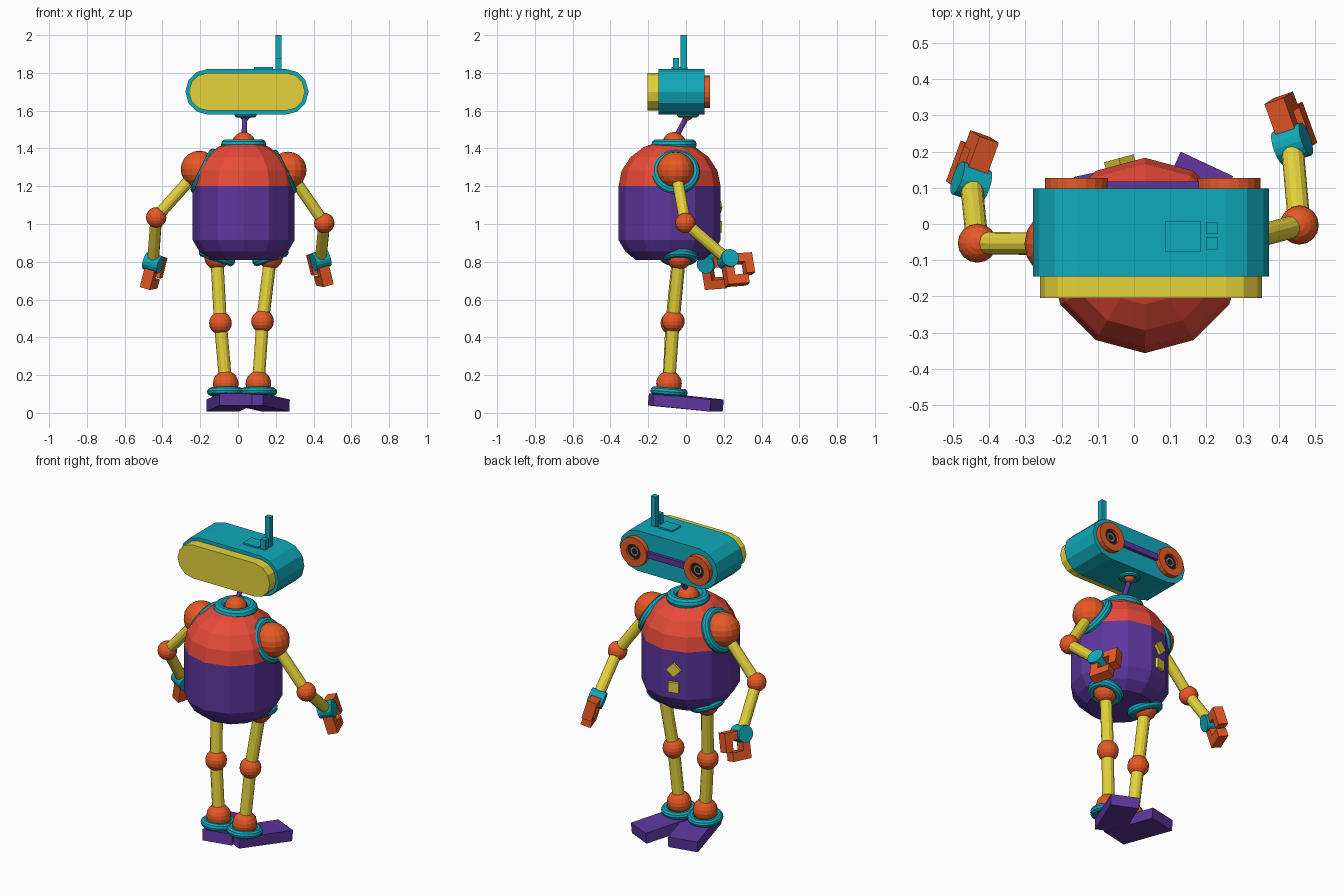
import bpy, bmesh
from math import sin, cos, pi, radians
from mathutils import Vector, Matrix

if "Cube" in bpy.data.objects:
    bpy.data.objects.remove(bpy.data.objects["Cube"])

def mat(name, rgb):
    m = bpy.data.materials.new(name)
    m.diffuse_color = (*rgb, 1)
    m.use_nodes = True
    m.node_tree.nodes["Principled BSDF"].inputs["Base Color"].default_value = m.diffuse_color
    return m

RED = mat("red", (0.8, 0.07, 0.04))
ORANGE = mat("orange", (0.8, 0.1, 0.018))
TEAL = mat("teal", (0.005, 0.4, 0.5))
YELLOW = mat("yellow", (0.78, 0.65, 0.045))
PURPLE = mat("purple", (0.11, 0.037, 0.34))
BLACK = mat("black", (0.015, 0.015, 0.02))
GREY = mat("grey", (0.25, 0.25, 0.25))

def finish(name, bm, material, matrix=Matrix()):
    bmesh.ops.recalc_face_normals(bm, faces=bm.faces)
    me = bpy.data.meshes.new(name)
    bm.to_mesh(me)
    bm.free()
    me.materials.append(material)
    ob = bpy.data.objects.new(name, me)
    ob.matrix_world = matrix
    bpy.context.collection.objects.link(ob)
    return ob

def aim(loc, axis):
    return Matrix.Translation(loc) @ Vector(axis).to_track_quat('Z', 'Y').to_matrix().to_4x4()

def ball(name, c, r, m=ORANGE):
    bm = bmesh.new()
    bmesh.ops.create_uvsphere(bm, u_segments=16, v_segments=10, radius=r)
    return finish(name, bm, m, Matrix.Translation(c))

def rod(name, p, q, r, m=YELLOW, sides=12):
    p, q = Vector(p), Vector(q)
    bm = bmesh.new()
    bmesh.ops.create_cone(bm, cap_ends=True, segments=sides, radius1=r, radius2=r, depth=(q - p).length)
    return finish(name, bm, m, aim((p + q) / 2, q - p))

def box(name, size, m, matrix):
    bm = bmesh.new()
    bmesh.ops.create_cube(bm, size=1, matrix=Matrix.Diagonal((*size, 1)))
    return finish(name, bm, m, matrix)

def lathe(name, profile, m, matrix, sides=12, closed=False):
    bm = bmesh.new()
    rings = [[bm.verts.new((r * cos(2 * pi * i / sides), r * sin(2 * pi * i / sides), z))
              for i in range(sides)] for r, z in profile]
    pairs = list(zip(rings, rings[1:]))
    if closed:
        pairs.append((rings[-1], rings[0]))
    else:
        bm.faces.new(rings[0])
        bm.faces.new(rings[-1])
    for a, b in pairs:
        for i in range(sides):
            j = (i + 1) % sides
            bm.faces.new((a[i], a[j], b[j], b[i]))
    return finish(name, bm, m, matrix)

def ring(name, c, axis, major, minor):
    prof = [(major + minor * cos(2 * pi * k / 10), minor * sin(2 * pi * k / 10)) for k in range(10)]
    return lathe(name, prof, TEAL, aim(c, axis), 24, True)

def stadium(name, cx, cz, half, r, y0, y1, m):
    # rounded slab with 12-sided end caps, extruded along y
    bm = bmesh.new()
    pts = []
    for side, start in ((1, -90), (-1, 90)):
        for k in range(7):
            a = radians(start + 30 * k)
            pts.append((cx + side * (half - r) + r * cos(a), cz + r * sin(a)))
    a = [bm.verts.new((x, y0, z)) for x, z in pts]
    b = [bm.verts.new((x, y1, z)) for x, z in pts]
    bm.faces.new(a)
    bm.faces.new(b)
    n = len(pts)
    for i in range(n):
        j = (i + 1) % n
        bm.faces.new((a[i], a[j], b[j], b[i]))
    return finish(name, bm, m)

# body
BX, BY = 0.03, -0.087
at_body = Matrix.Translation((BX, BY, 0))
lathe("belly", [(0.18, 0.81), (0.235, 0.855), (0.27, 0.915), (0.27, 1.2)], PURPLE, at_body)
dome = [(0.27 * cos(radians(a)), 1.2 + 0.24 * sin(radians(a))) for a in (0, 20, 40, 60, 75)]
lathe("chest_dome", dome, RED, at_body)

# chest badges on one back facet
ang = radians(105)
n = Vector((cos(ang), sin(ang), 0))
side = Vector((-sin(ang), cos(ang), 0))
for name, z, spin in (("square_badge", 0.985, 0), ("diamond_badge", 1.09, 45)):
    rot = Matrix((side, n, (0, 0, 1))).transposed().to_4x4()
    pos = Vector((BX, BY, z)) + n * 0.263
    box(name, (0.06, 0.03, 0.06), YELLOW,
        Matrix.Translation(pos) @ rot @ Matrix.Rotation(radians(spin), 4, 'Y'))

# neck
ring("neck_ring", (0.03, -0.063, 1.42), (0, 0, 1), 0.09, 0.03)
ball("neck_ball", (0.03, -0.063, 1.425), 0.062)
rod("neck_rod", (0.032, -0.063, 1.44), (0.036, 0.01, 1.58), 0.014, PURPLE)
ring("head_socket_ring", (0.04, 0.01, 1.58), (0, 0, 1), 0.043, 0.016)
ball("head_socket_ball", (0.038, 0.008, 1.578), 0.03)

# head
HX, HZ = 0.0475, 1.70
stadium("head", HX, HZ, 0.326, 0.121, -0.145, 0.098, TEAL)
stadium("face_panel", HX, HZ, 0.307, 0.1, -0.204, -0.14, YELLOW)
box("eye_bar", (0.27, 0.03, 0.035), PURPLE, Matrix.Translation((0.05, 0.102, HZ)))
for label, x in (("left", -0.159), ("right", 0.262)):
    m = aim((x, 0.09, HZ), (0, 1, 0))
    lathe(label + "_eye_rim", [(0.087, 0), (0.087, 0.037), (0.045, 0.037), (0.045, 0)], ORANGE, m, 20, True)
    rod(label + "_eye_lens", (x, 0.09, HZ), (x, 0.112, HZ), 0.046, BLACK, 20)
    rod(label + "_eye_iris", (x, 0.1, HZ), (x, 0.116, HZ), 0.026, GREY, 16)
    rod(label + "_eye_pupil", (x, 0.1, HZ), (x, 0.118, HZ), 0.017, BLACK, 16)
box("antenna", (0.032, 0.032, 0.2), TEAL, Matrix.Translation((0.215, -0.012, 1.9)))
box("short_antenna", (0.032, 0.032, 0.08), TEAL, Matrix.Translation((0.215, -0.054, 1.84)))
box("top_hatch", (0.1, 0.083, 0.02), TEAL, Matrix.Translation((0.135, -0.034, 1.82)))

def claw(label, s, w):
    # two L-shaped fingers closing a square around the grip
    u = Vector((-0.34 * s, 0.94, 0.07)).normalized()
    v = Vector((0.27 * s, 0.06, -0.96))
    v = (v - u * v.dot(u)).normalized()
    k = u.cross(v).normalized()
    w = Vector(w)
    basis = Matrix((u, v, k)).transposed().to_4x4()
    def piece(name, a0, a1, b0, b1):
        c = w + u * (a0 + a1) / 2 + v * (b0 + b1) / 2
        box(label + name, (a1 - a0, b1 - b0, 0.058), ORANGE, Matrix.Translation(c) @ basis)
    piece("_upper_finger", 0.0, 0.13, -0.025, 0.022)
    piece("_upper_fingertip", 0.083, 0.13, 0.022, 0.085)
    piece("_lower_finger", -0.03, 0.017, 0.0, 0.14)
    piece("_lower_fingertip", 0.017, 0.09, 0.09, 0.14)
    rod(label + "_wrist", w - k * 0.042, w + k * 0.042, 0.048, TEAL, 16)

# arms
arms = (("left", -1, (-0.205, -0.055, 1.29), (-0.433, -0.053, 1.035), (-0.45, 0.115, 0.795)),
        ("right", 1, (0.265, -0.055, 1.285), (0.457, -0.003, 1.005), (0.437, 0.222, 0.81)))
for label, s, shoulder, elbow, wrist in arms:
    ball(label + "_shoulder", shoulder, 0.098)
    ring(label + "_shoulder_ring", Vector(shoulder) - Vector((0.025 * s, 0, 0.01)),
         (0.9 * s, 0, 0.45), 0.105, 0.025)
    rod(label + "_upper_arm", shoulder, elbow, 0.031)
    ball(label + "_elbow", elbow, 0.054)
    rod(label + "_forearm", elbow, wrist, 0.031)
    claw(label, s, wrist)

# legs and feet
legs = (("left", -1, (-0.112, -0.04, 0.825), (-0.093, -0.075, 0.475), (-0.065, -0.09, 0.155),
         (-0.046, -0.018, 0.055), 12, 0.175),
        ("right", 1, (0.172, -0.035, 0.825), (0.13, -0.067, 0.485), (0.108, -0.09, 0.155),
         (0.13, 0.012, 0.055), -25, 0.16))
for label, s, hip, knee, ankle, foot, yaw, width in legs:
    ring(label + "_hip_ring", hip, (0.32 * s, 0, -0.95), 0.075, 0.025)
    ball(label + "_hip", hip, 0.066)
    rod(label + "_thigh", hip, knee, 0.034)
    ball(label + "_knee", knee, 0.06)
    rod(label + "_shin", knee, ankle, 0.034)
    ball(label + "_ankle", ankle, 0.068)
    ring(label + "_ankle_ring", (ankle[0], ankle[1], 0.112), (0, 0.08, 1), 0.077, 0.022)
    box(label + "_foot", (width, 0.335, 0.064), PURPLE,
        Matrix.Translation(foot) @ Matrix.Rotation(radians(yaw), 4, 'Z') @ Matrix.Rotation(radians(-5.5), 4, 'X'))
